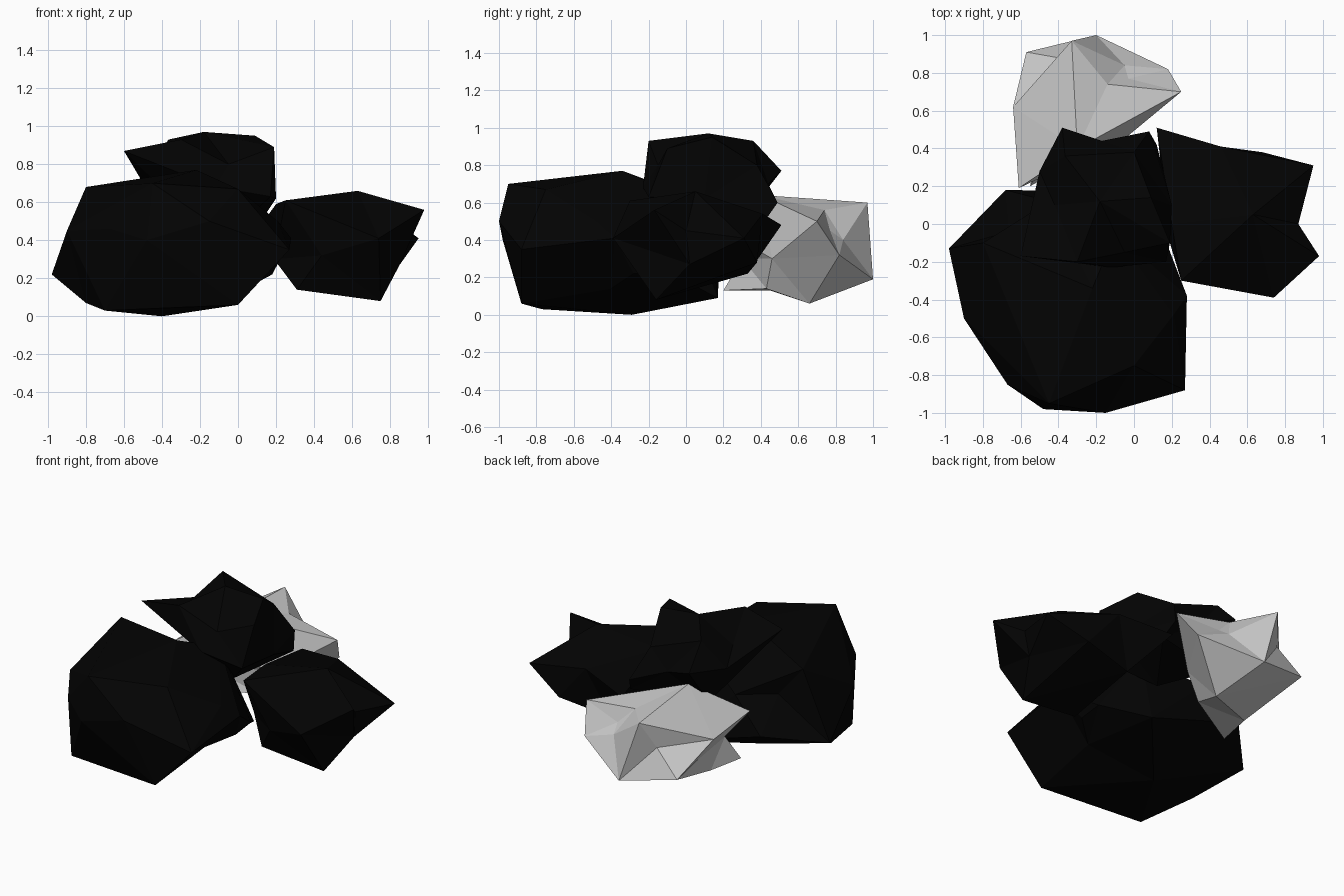
import bpy, bmesh
from mathutils import Vector

black = bpy.data.materials.new("coal_black")
black.diffuse_color = (0.001, 0.001, 0.001, 1)


def rock(name, centre, corners, material=None):
    """Faceted star-shaped rock: skin the corner directions, then push out to the corners."""
    c = Vector(centre)
    bm = bmesh.new()
    pairs = [(bm.verts.new((Vector(p) - c).normalized()), Vector(p)) for p in corners]
    bmesh.ops.convex_hull(bm, input=bm.verts)
    for v, p in pairs:
        v.co = p
    bmesh.ops.recalc_face_normals(bm, faces=bm.faces)
    mesh = bpy.data.meshes.new(name)
    bm.to_mesh(mesh)
    bm.free()
    ob = bpy.data.objects.new(name, mesh)
    bpy.context.collection.objects.link(ob)
    if material:
        mesh.materials.append(material)
    return ob


# large lump at the front left
rock("large_front_lump", (-0.35, -0.42, 0.37), [
    (-0.98, -0.13, 0.22), (-0.90, -0.50, 0.45), (-0.67, -0.85, 0.46),
    (-0.48, -0.98, 0.40), (-0.15, -1.00, 0.50), (0.27, -0.88, 0.35),
    (-0.45, -0.95, 0.70), (-0.80, -0.10, 0.68), (-0.22, -0.34, 0.77),
    (0.00, -0.75, 0.67), (0.21, -0.48, 0.50), (0.28, -0.38, 0.41),
    (0.18, -0.28, 0.22), (0.18, -0.12, 0.24), (0.00, -0.88, 0.06),
    (-0.70, -0.77, 0.03), (-0.80, -0.40, 0.07), (-0.40, -0.29, 0.00),
    (0.00, 0.17, 0.09), (-0.68, 0.18, 0.30), (-0.66, -0.04, 0.50),
    (0.03, -0.40, 0.14), (-0.10, -0.05, 0.65), (-0.45, 0.12, 0.50)], black)

# lump on the right
rock("right_lump", (0.55, 0.03, 0.37), [
    (0.12, 0.51, 0.48), (0.46, 0.41, 0.54), (0.68, 0.38, 0.28),
    (0.95, 0.31, 0.41), (0.87, 0.00, 0.45), (0.98, -0.17, 0.56),
    (0.74, -0.39, 0.41), (0.44, -0.29, 0.32), (0.25, -0.30, 0.61),
    (0.20, 0.00, 0.59), (0.63, 0.05, 0.66), (0.75, -0.16, 0.08),
    (0.31, -0.19, 0.14), (0.19, -0.10, 0.30), (0.33, 0.33, 0.22),
    (0.85, 0.02, 0.27)], black)

# lump resting on top
rock("top_lump", (-0.15, 0.12, 0.68), [
    (-0.60, -0.17, 0.87), (-0.18, 0.12, 0.97), (0.09, 0.14, 0.95),
    (0.19, -0.10, 0.89), (0.20, 0.10, 0.62), (-0.30, -0.20, 0.93),
    (-0.05, -0.15, 0.80), (-0.42, 0.10, 0.82), (-0.38, 0.51, 0.77),
    (-0.17, 0.44, 0.70), (0.08, 0.49, 0.60), (-0.365, 0.36, 0.93),
    (0.12, 0.42, 0.50), (-0.50, 0.28, 0.75), (-0.12, -0.23, 0.68),
    (0.17, -0.20, 0.63), (-0.10, 0.10, 0.38), (0.00, 0.38, 0.80),
    (-0.38, 0.30, 0.50)], black)

# grey lump at the back
rock("back_grey_lump", (-0.25, 0.62, 0.36), [
    (-0.61, 0.19, 0.46), (-0.64, 0.62, 0.44), (-0.57, 0.91, 0.26),
    (-0.40, 0.88, 0.42), (-0.33, 0.97, 0.60), (-0.20, 1.00, 0.19),
    (-0.05, 0.84, 0.40), (0.18, 0.82, 0.32), (0.25, 0.70, 0.50),
    (-0.04, 0.46, 0.30), (-0.30, 0.40, 0.64), (-0.14, 0.74, 0.56),
    (-0.03, 0.77, 0.45), (-0.55, 0.20, 0.13), (-0.50, 0.45, 0.13),
    (-0.50, 0.30, 0.30), (-0.15, 0.43, 0.14), (-0.10, 0.66, 0.06),
    (-0.52, 0.62, 0.27)])
